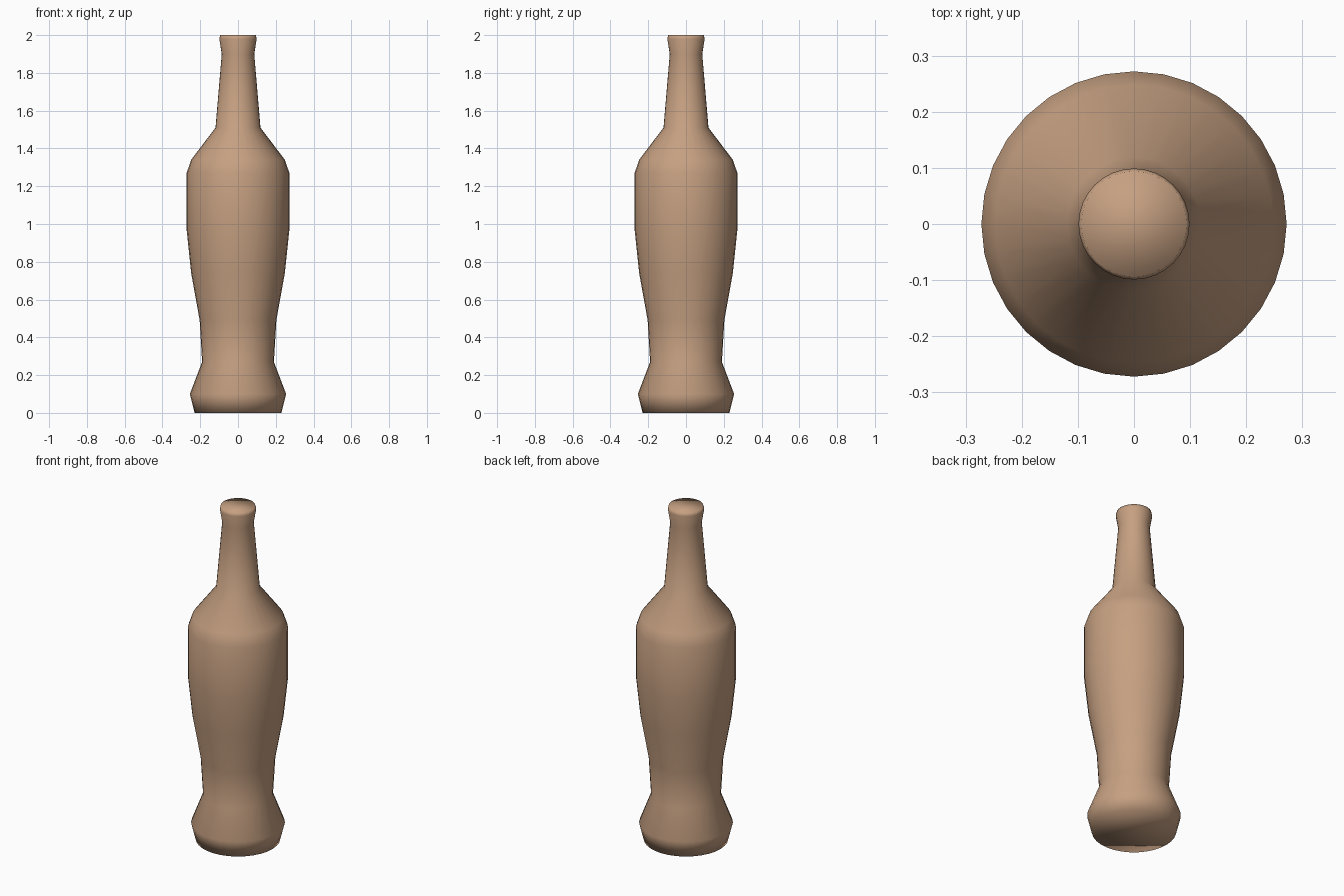
import bpy, bmesh
from math import cos, sin, tau

SIDES = 32

cube = bpy.data.objects.get("Cube")
if cube:
    bpy.data.objects.remove(cube, do_unlink=True)


def make_material(name, color):
    mat = bpy.data.materials.new(name)
    mat.use_nodes = True
    mat.diffuse_color = color
    mat.node_tree.nodes["Principled BSDF"].inputs["Base Color"].default_value = color
    return mat


def lathe(name, profile, mat):
    """Revolve a (radius, height) profile around z and close both ends."""
    bm = bmesh.new()
    rings = [[bm.verts.new((r * cos(tau * i / SIDES), r * sin(tau * i / SIDES), z))
              for i in range(SIDES)] for r, z in profile]
    for low, high in zip(rings, rings[1:]):
        for i in range(SIDES):
            j = (i + 1) % SIDES
            bm.faces.new((low[i], low[j], high[j], high[i]))
    bm.faces.new(rings[0][::-1])
    bm.faces.new(rings[-1])
    for face in bm.faces:
        face.smooth = True
    mesh = bpy.data.meshes.new(name)
    bm.to_mesh(mesh)
    bm.free()
    mesh.materials.append(mat)
    obj = bpy.data.objects.new(name, mesh)
    bpy.context.collection.objects.link(obj)
    return obj


tan = make_material("warm tan", (0.56, 0.35, 0.22, 1))

# Flared foot, waist, full body, shoulder, tapering neck and lip
bottle_profile = [
    (0.23, 0), (0.255, 0.1),
    (0.19, 0.27), (0.203, 0.49),
    (0.248, 0.74), (0.272, 0.97), (0.272, 1.27),
    (0.248, 1.34), (0.119, 1.51),
    (0.086, 1.9), (0.099, 1.98), (0.094, 2),
]
lathe("bottle", bottle_profile, tan)
